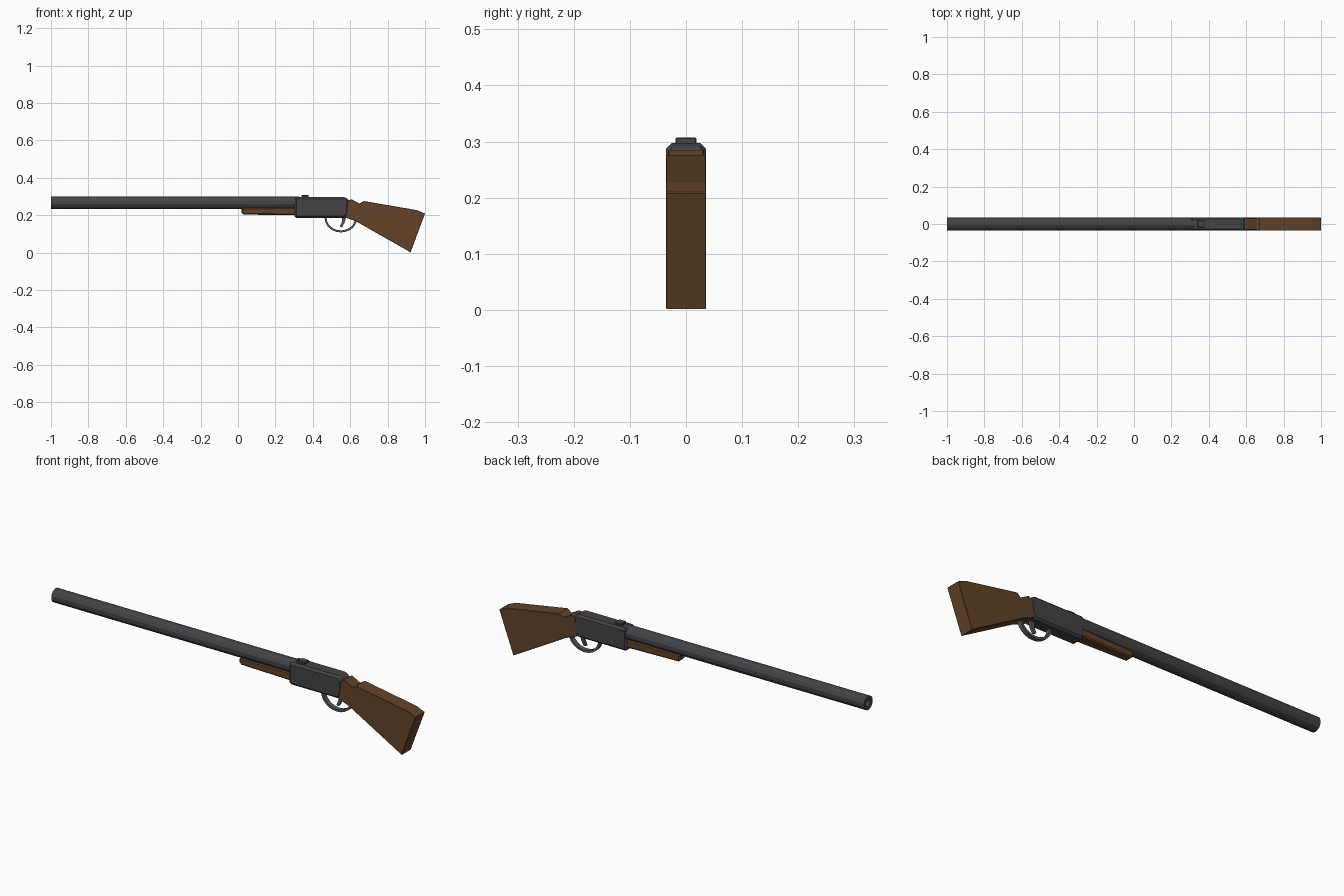
import bpy, bmesh, math
from mathutils import Vector

if "Cube" in bpy.data.objects:
    bpy.data.objects.remove(bpy.data.objects["Cube"])


def material(name, rgb):
    m = bpy.data.materials.new(name)
    m.diffuse_color = (*rgb, 1)
    m.use_nodes = True
    m.node_tree.nodes["Principled BSDF"].inputs["Base Color"].default_value = m.diffuse_color
    return m


gunmetal = material("gunmetal", (0.058, 0.058, 0.066))
wood = material("walnut wood", (0.125, 0.057, 0.023))
steel = material("grey steel", (0.10, 0.10, 0.112))


def finish(bm, name, mat, bevel=0):
    bmesh.ops.recalc_face_normals(bm, faces=bm.faces)
    me = bpy.data.meshes.new(name)
    bm.to_mesh(me)
    bm.free()
    me.materials.append(mat)
    ob = bpy.data.objects.new(name, me)
    bpy.context.collection.objects.link(ob)
    if bevel:
        mod = ob.modifiers.new("chamfer", 'BEVEL')
        mod.width = bevel
        mod.segments = 1
        mod.limit_method = 'ANGLE'
        mod.angle_limit = math.radians(50)
    return ob


def side_profile(name, pts, half, mat, bevel=0):
    """Extrude an (x, z) outline across y."""
    bm = bmesh.new()
    f = bm.faces.new([bm.verts.new((x, -half, z)) for x, z in pts])
    new = bmesh.ops.extrude_face_region(bm, geom=[f])["geom"]
    bmesh.ops.translate(bm, vec=(0, 2 * half, 0),
                        verts=[v for v in new if isinstance(v, bmesh.types.BMVert)])
    return finish(bm, name, mat, bevel)


def lathe_x(name, stations, z, sides, mat):
    """Skin rings of (x, radius) along the x axis, capped at both ends."""
    bm = bmesh.new()
    rings = []
    for x, r in stations:
        rings.append([bm.verts.new((x, r * math.cos(a), z + r * math.sin(a)))
                      for a in (2 * math.pi * (i + 0.5) / sides for i in range(sides))])
    for a, b in zip(rings, rings[1:]):
        for i in range(sides):
            j = (i + 1) % sides
            bm.faces.new((a[i], a[j], b[j], b[i]))
    bm.faces.new(rings[0])
    bm.faces.new(rings[-1])
    return finish(bm, name, mat)


# Barrel with a recessed bore at the muzzle
lathe_x("barrel", [(-0.9, 0.017), (-1.0, 0.017), (-1.0, 0.035), (0.326, 0.035)],
        0.267, 12, gunmetal)

# Receiver block
side_profile("receiver", [(0.302, 0.185), (0.57, 0.185), (0.59, 0.205),
                          (0.592, 0.28), (0.578, 0.297), (0.302, 0.297)],
             0.036, gunmetal, 0.010)

# Rear sight plate
side_profile("rear_sight", [(0.340, 0.29), (0.378, 0.29), (0.378, 0.307), (0.340, 0.307)],
             0.019, gunmetal, 0.002)

# Wooden fore-end, tapered toward the muzzle
fore = side_profile("fore_end", [(0.02, 0.212), (0.03, 0.203), (0.31, 0.201),
                                 (0.31, 0.242), (0.02, 0.238)], 0.028, wood, 0.006)
for v in fore.data.vertices:
    if v.co.x < 0.05:
        v.co.y *= 0.75

# Shoulder stock with grip
stock = side_profile("stock", [(0.575, 0.188), (0.635, 0.165), (0.92, 0.003), (0.922, 0.0),
                               (1.0, 0.209), (0.957, 0.227), (0.672, 0.276),
                               (0.65, 0.262), (0.605, 0.286), (0.575, 0.272)],
                     0.036, wood, 0.004)
for v in stock.data.vertices:
    if v.co.x < 0.66 and v.co.z > 0.2:
        v.co.y *= 0.88

# Trigger guard: a flat strip swept along a half ellipse
outer, inner = [], []
for i in range(13):
    a = math.pi + math.pi * i / 12
    c, s = math.cos(a), math.sin(a)
    outer.append((0.55 + 0.087 * c, 0.184 + 0.076 * s))
    inner.append((0.55 + 0.076 * c, 0.184 + 0.065 * s))
bm = bmesh.new()
rows = []
for (xo, zo), (xi, zi) in zip(outer, inner):
    rows.append([bm.verts.new(Vector(p)) for p in
                 ((xo, -0.011, zo), (xo, 0.011, zo), (xi, 0.011, zi), (xi, -0.011, zi))])
for a, b in zip(rows, rows[1:]):
    for i in range(4):
        j = (i + 1) % 4
        bm.faces.new((a[i], a[j], b[j], b[i]))
bm.faces.new(rows[0])
bm.faces.new(rows[-1])
finish(bm, "trigger_guard", steel)

# Trigger
side_profile("trigger", [(0.555, 0.19), (0.578, 0.19), (0.570, 0.160), (0.556, 0.135),
                         (0.544, 0.138), (0.556, 0.165)], 0.007, steel)
